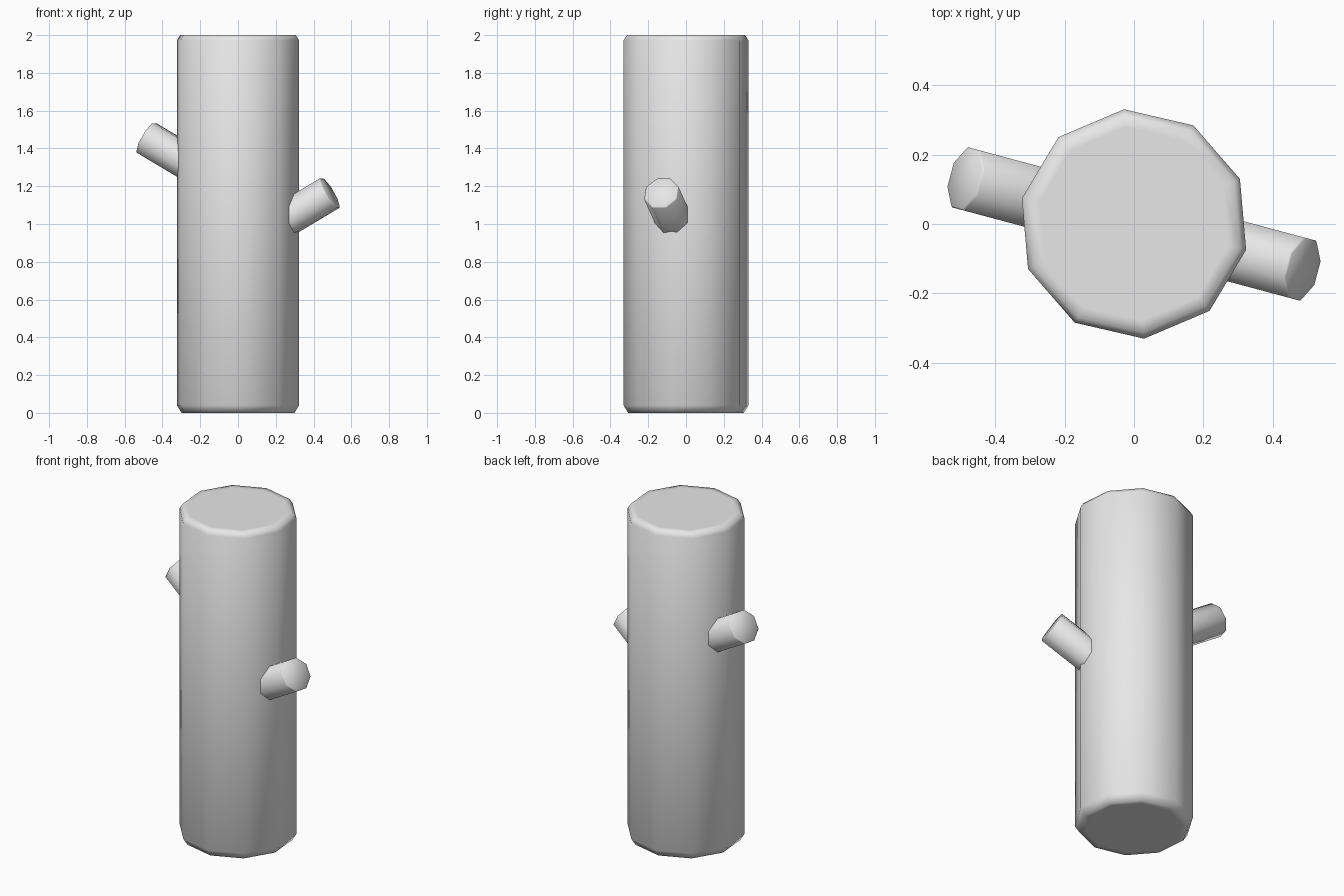
import bpy, bmesh, math
from mathutils import Matrix, Vector

cube = bpy.data.objects.get("Cube")
if cube:
    bpy.data.objects.remove(cube, do_unlink=True)

# Single flat grey
grey = bpy.data.materials.new("light grey")
grey.use_nodes = True
grey.diffuse_color = (0.8, 0.8, 0.8, 1)
grey.node_tree.nodes["Principled BSDF"].inputs["Base Color"].default_value = (0.8, 0.8, 0.8, 1)


def prism(name, sides, profile, phase, matrix=Matrix()):
    """Loft a regular polygon through (radius, height) rings and cap both ends."""
    bm = bmesh.new()
    rings = []
    for r, z in profile:
        angles = [math.radians(phase) + math.tau * i / sides for i in range(sides)]
        rings.append([bm.verts.new((r * math.cos(a), r * math.sin(a), z)) for a in angles])
    for low, high in zip(rings, rings[1:]):
        for i in range(sides):
            j = (i + 1) % sides
            bm.faces.new((low[i], low[j], high[j], high[i]))
    bm.faces.new(rings[0][::-1])
    bm.faces.new(rings[-1])
    mesh = bpy.data.meshes.new(name)
    bm.to_mesh(mesh)
    bm.free()
    mesh.transform(matrix)
    mesh.materials.append(grey)
    obj = bpy.data.objects.new(name, mesh)
    bpy.context.collection.objects.link(obj)
    bpy.ops.object.select_all(action="DESELECT")
    obj.select_set(True)
    bpy.context.view_layer.objects.active = obj
    bpy.ops.object.shade_smooth_by_angle(angle=math.radians(60))
    return obj


# Ten-sided trunk with softened rims
prism("trunk", 10,
      [(0.27, 0), (0.307, 0), (0.332, 0.04), (0.332, 1.972), (0.314, 2.0), (0.28, 2.0)], 95)


# Eight-sided branch stubs, tilted 30 degrees up and pointing to opposite sides
def branch(name, end, azimuth):
    length = 0.45
    turn = Matrix.Rotation(math.radians(azimuth), 4, "Z") @ Matrix.Rotation(math.radians(60), 4, "Y")
    base = Vector(end) - turn @ Vector((0, 0, length))
    prism(name, 8, [(0.097, 0), (0.097, length - 0.005), (0.092, length)], 22.5,
          Matrix.Translation(base) @ turn)


branch("left_branch", (0.488, -0.131, 1.165), -15)
branch("right_branch", (-0.488, 0.131, 1.458), 165)
